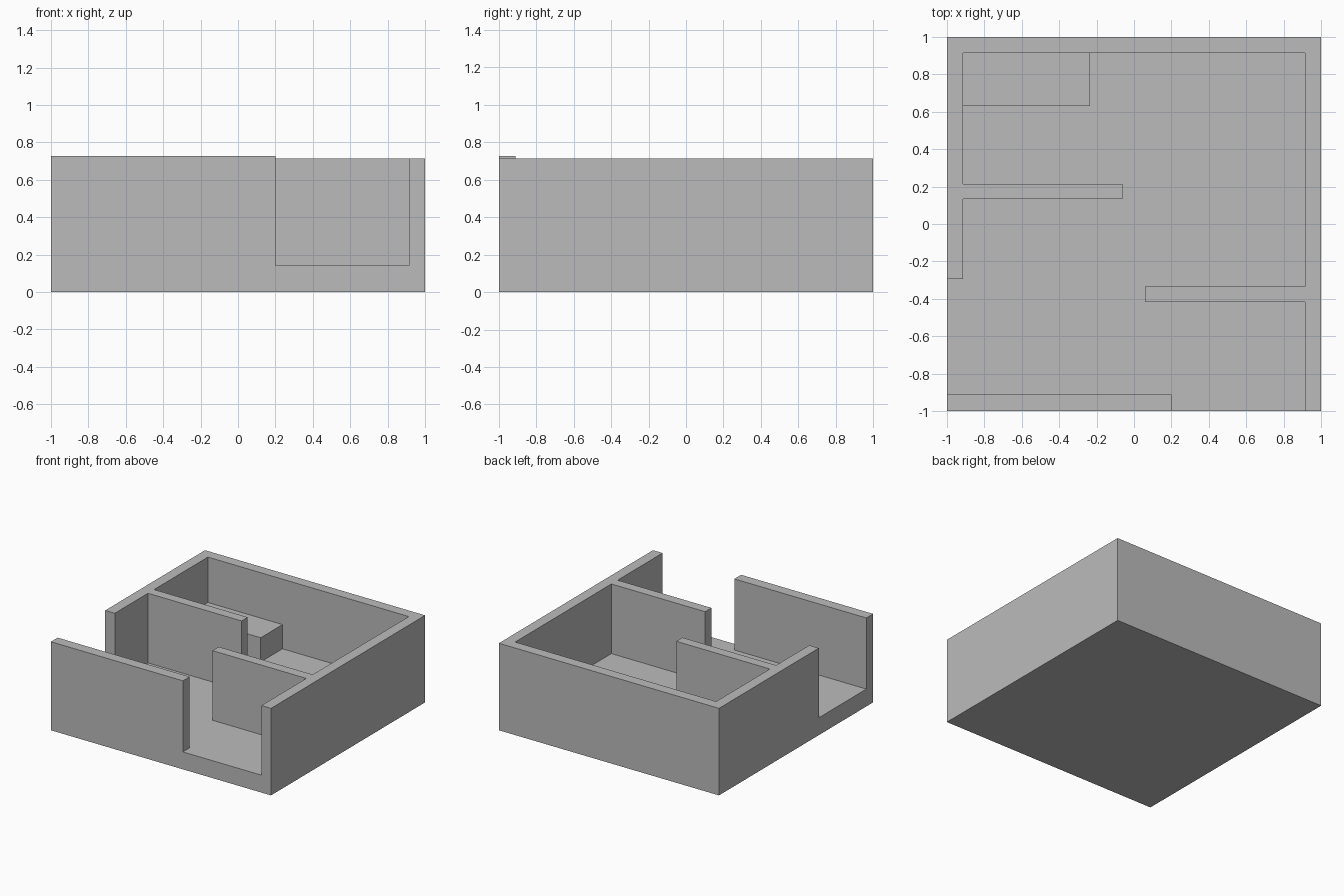
import bpy
import bmesh

cube = bpy.data.objects.get("Cube")
if cube:
    bpy.data.objects.remove(cube, do_unlink=True)

# Single plaster grey
GREY = (0.5, 0.5, 0.5, 1)
grey = bpy.data.materials.new("plain grey")
grey.use_nodes = True
grey.diffuse_color = GREY
grey.node_tree.nodes["Principled BSDF"].inputs["Base Color"].default_value = GREY


def extrude_plan(name, outline, bottom, top):
    """Raise a floor-plan outline into a solid between two heights."""
    bm = bmesh.new()
    face = bm.faces.new([bm.verts.new((x, y, bottom)) for x, y in outline])
    raised = bmesh.ops.extrude_face_region(bm, geom=[face], use_keep_orig=True)
    for item in raised["geom"]:
        if isinstance(item, bmesh.types.BMVert):
            item.co.z = top
    bmesh.ops.recalc_face_normals(bm, faces=bm.faces)
    mesh = bpy.data.meshes.new(name)
    bm.to_mesh(mesh)
    bm.free()
    mesh.materials.append(grey)
    obj = bpy.data.objects.new(name, mesh)
    bpy.context.collection.objects.link(obj)
    return obj


def rectangle(x0, x1, y0, y1):
    return [(x0, y0), (x1, y0), (x1, y1), (x0, y1)]


FLOOR = 0.143
WALL_TOP = 0.715
INNER = 0.913

# Thick floor slab
extrude_plan("floor_slab", rectangle(-1, 1, -1, 1), 0, FLOOR)

# Outer walls on three sides with the two partitions growing from them
walls = [
    (-1, -0.295), (-INNER, -0.295),
    (-INNER, 0.135), (-0.062, 0.135), (-0.062, 0.215), (-INNER, 0.215),
    (-INNER, INNER), (INNER, INNER),
    (INNER, -0.335), (0.06, -0.335), (0.06, -0.417), (INNER, -0.417),
    (INNER, -1), (1, -1), (1, 1), (-1, 1),
]
extrude_plan("walls_and_partitions", walls, FLOOR, WALL_TOP)

# Separate front wall, slightly taller, beside the open doorway
extrude_plan("front_wall", rectangle(-1, 0.2, -1, -0.912), FLOOR, 0.727)

# Low platform in the back corner
extrude_plan("corner_platform", rectangle(-INNER, -0.235, 0.63, INNER), FLOOR, 0.342)
